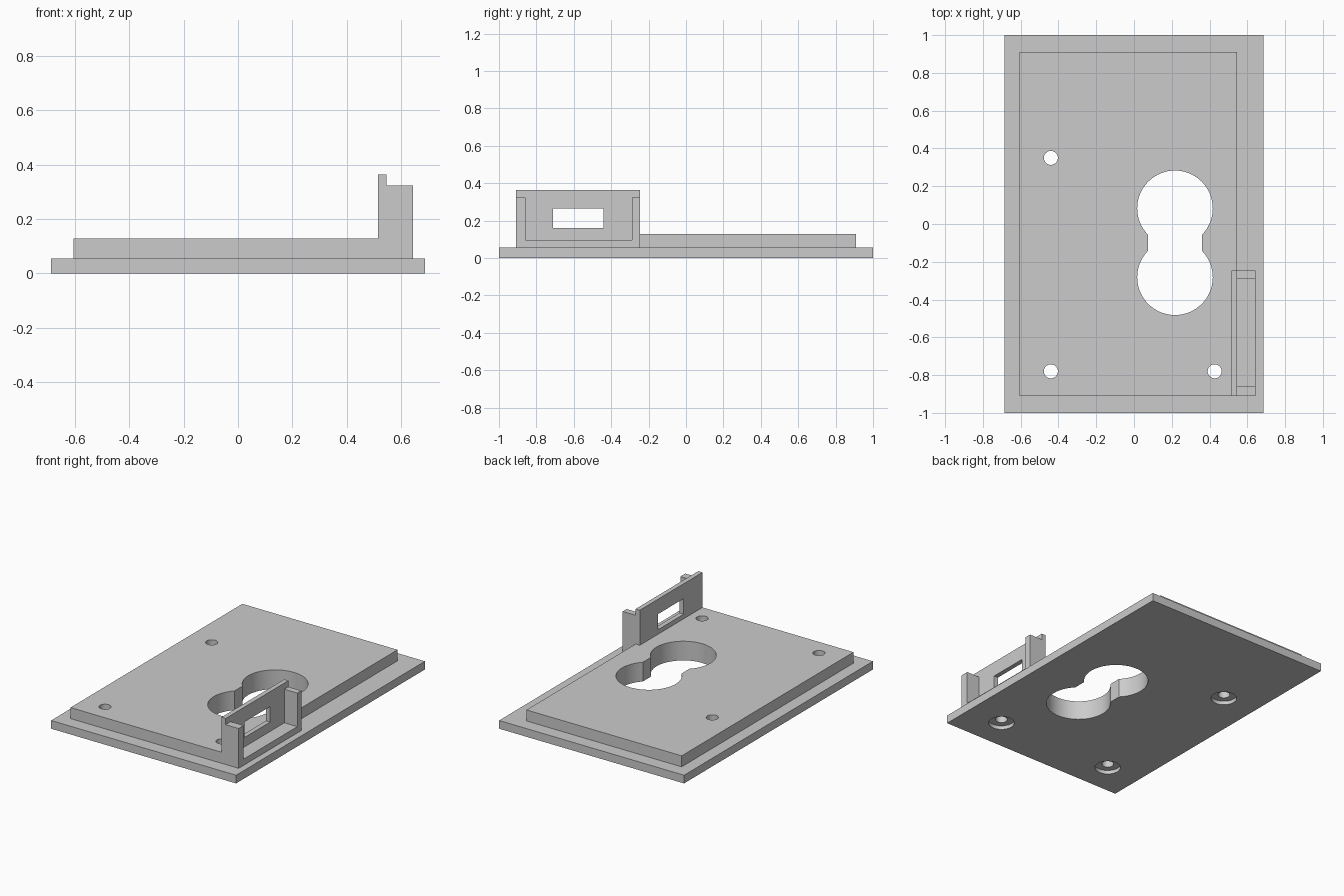
import bpy, bmesh
from math import acos, asin, cos, sin, pi
from mathutils import Vector

cube = bpy.data.objects.get("Cube")
if cube:
    bpy.data.objects.remove(cube, do_unlink=True)

grey = bpy.data.materials.new("plain_grey")
grey.use_nodes = True
GREY = (0.6, 0.6, 0.6, 1)
grey.diffuse_color = GREY
grey.node_tree.nodes["Principled BSDF"].inputs["Base Color"].default_value = GREY


def prism(name, outline, low, high, axis="z"):
    """Extrude a closed outline along z (points x, y) or x (points y, z)."""
    bm = bmesh.new()
    place = (lambda a, b: (a, b, low)) if axis == "z" else (lambda a, b: (low, a, b))
    face = bm.faces.new([bm.verts.new(place(a, b)) for a, b in outline])
    new = bmesh.ops.extrude_face_region(bm, geom=[face])["geom"]
    step = Vector((0, 0, high - low) if axis == "z" else (high - low, 0, 0))
    bmesh.ops.translate(bm, vec=step, verts=[v for v in new if isinstance(v, bmesh.types.BMVert)])
    bmesh.ops.recalc_face_normals(bm, faces=bm.faces)
    mesh = bpy.data.meshes.new(name)
    bm.to_mesh(mesh)
    bm.free()
    mesh.materials.append(grey)
    obj = bpy.data.objects.new(name, mesh)
    bpy.context.collection.objects.link(obj)
    return obj


def rect(a0, a1, b0, b1):
    return [(a0, b0), (a1, b0), (a1, b1), (a0, b1)]


def arc(cx, cy, r, start, end, n):
    return [(cx + r * cos(start + (end - start) * i / n),
             cy + r * sin(start + (end - start) * i / n)) for i in range(n + 1)]


def combine(target, tool, operation):
    """Apply a boolean with the tool and discard the tool."""
    mod = target.modifiers.new(tool.name, "BOOLEAN")
    mod.operation, mod.solver, mod.object = operation, "EXACT", tool
    bpy.context.view_layer.objects.active = target
    bpy.ops.object.modifier_apply(modifier=mod.name)
    bpy.data.objects.remove(tool, do_unlink=True)


# Stepped plate
plate = prism("mounting_plate", rect(-0.686, 0.686, -1, 1), 0, 0.055)
combine(plate, prism("raised_step", rect(-0.605, 0.546, -0.91, 0.91), 0.03, 0.129), "UNION")

# Socket bracket: U-shaped frame with a taller back wall
Y0, Y1, IN0, IN1 = -0.91, -0.246, -0.857, -0.288
FLOOR, CHEEK, WALL = 0.097, 0.322, 0.364
frame = [(Y0, 0.03), (Y1, 0.03), (Y1, CHEEK), (IN1, CHEEK),
         (IN1, FLOOR), (IN0, FLOOR), (IN0, CHEEK), (Y0, CHEEK)]
bracket = prism("bracket_frame", frame, 0.515, 0.642, "x")
combine(bracket, prism("bracket_wall", rect(Y0, Y1, 0.03, WALL), 0.515, 0.546, "x"), "UNION")
combine(bracket, prism("bracket_window", rect(-0.71, -0.44, 0.16, 0.264), 0.45, 0.6, "x"), "DIFFERENCE")
combine(plate, bracket, "UNION")

# Double round opening joined by a straight neck
CX, TOP, BOTTOM, R, NECK = 0.217, 0.083, -0.282, 0.2, 0.143
a = acos(NECK / R)
opening = arc(CX, TOP, R, -a, pi + a, 48) + arc(CX, BOTTOM, R, pi - a, 2 * pi + a, 48)
combine(plate, prism("opening", opening, -0.1, 0.3), "DIFFERENCE")

# Screw holes, counterbored from underneath
for x, y in [(-0.44, 0.35), (-0.44, -0.78), (0.427, -0.78)]:
    for radius, height in [(0.037, 0.3), (0.08, 0.025)]:
        hole = arc(x, y, radius, 0, 2 * pi, 40)[:-1]
        combine(plate, prism("screw_hole", hole, -0.1, height), "DIFFERENCE")

# Smooth the round walls, keep the edges sharp
bpy.ops.object.select_all(action="DESELECT")
plate.select_set(True)
bpy.context.view_layer.objects.active = plate
bpy.ops.object.shade_smooth_by_angle(angle=pi / 6)
